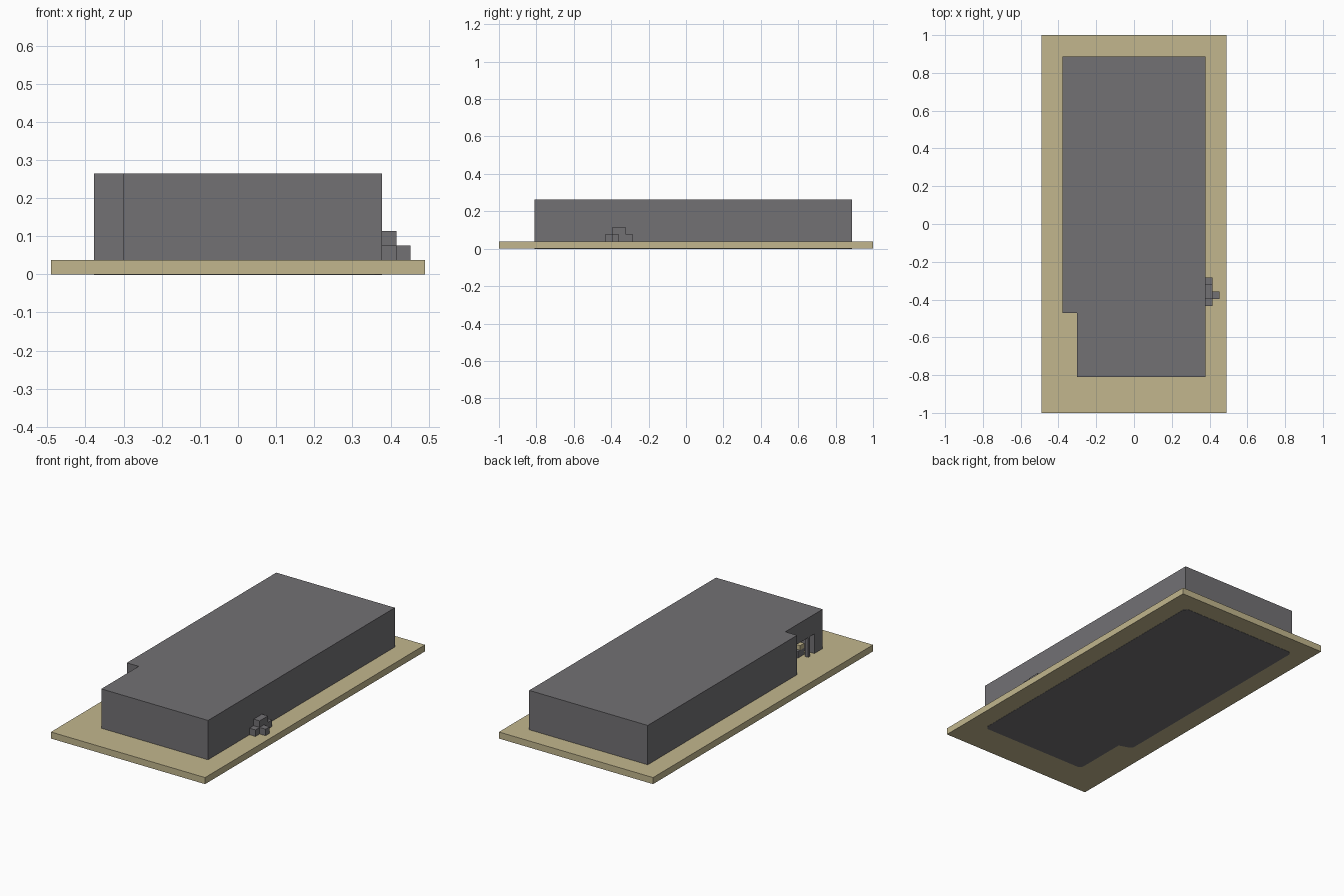
import bpy
import bmesh

V = 2 / 53  # one block

cube = bpy.data.objects.get("Cube")
if cube:
    bpy.data.objects.remove(cube, do_unlink=True)


def material(name, colour):
    m = bpy.data.materials.new(name)
    m.use_nodes = True
    m.diffuse_color = colour
    bsdf = next(n for n in m.node_tree.nodes if n.type == 'BSDF_PRINCIPLED')
    bsdf.inputs["Base Color"].default_value = colour
    return m


stone = material("grey stone", (0.17, 0.165, 0.175, 1))
sand = material("pale sand", (0.54, 0.47, 0.27, 1))


def prism(name, outline, z0, z1, mat):
    """Extrude an outline, given in blocks, from z0 to z1."""
    bm = bmesh.new()
    face = bm.faces.new([bm.verts.new((x * V, y * V, z0 * V)) for x, y in outline])
    out = bmesh.ops.extrude_face_region(bm, geom=[face])
    top = [g for g in out["geom"] if isinstance(g, bmesh.types.BMVert)]
    bmesh.ops.translate(bm, verts=top, vec=(0, 0, (z1 - z0) * V))
    bmesh.ops.recalc_face_normals(bm, faces=bm.faces)
    mesh = bpy.data.meshes.new(name)
    bm.to_mesh(mesh)
    bm.free()
    mesh.materials.append(mat)
    ob = bpy.data.objects.new(name, mesh)
    bpy.context.collection.objects.link(ob)
    return ob


def box(name, x, y, z, mat=stone):
    outline = [(x[0], y[0]), (x[1], y[0]), (x[1], y[1]), (x[0], y[1])]
    return prism(name, outline, z[0], z[1], mat)


def cut(target, cutter):
    mod = target.modifiers.new(cutter.name, 'BOOLEAN')
    mod.operation = 'DIFFERENCE'
    mod.solver = 'EXACT'
    mod.object = cutter
    cutter.hide_render = True
    cutter.hide_viewport = True
    cutter.display_type = 'WIRE'


# Ground slab
box("ground_slab", (-13, 13), (-26.5, 26.5), (0, 1), sand)

# Main block with one notched corner
plan = [(-8, -21.5), (10, -21.5), (10, 23.5), (-10, 23.5), (-10, -12.5), (-8, -12.5)]
building = prism("building", plan, 1, 7, stone)

# Doorway in the notch wall, with a small stand inside
cut(building, box("doorway_cutter", (-9, -4), (-19.5, -13.5), (0.9, 4)))
box("door_post", (-8, -7.5), (-18.5, -18), (1, 4))
box("stand", (-7, -6), (-18.5, -17), (1, 2))
box("stand_top", (-7, -6), (-18.5, -17.5), (2, 2.7), sand)

# Footing on the underside, corners cut
c = 0.5
footing_plan = [(-8 + c, -21.5), (10 - c, -21.5), (10, -21.5 + c), (10, 23.5 - c),
                (10 - c, 23.5), (-10 + c, 23.5), (-10, 23.5 - c), (-10, -12.5 + c),
                (-10 + c, -12.5), (-8, -12.5 - c), (-8, -21.5 + c)]
prism("footing", footing_plan, -0.03, 0.1, stone)

# Stepped blocks against the side wall
for i, (x, y, z) in enumerate([
        ((10, 11), (-11.5, -7.5), (1, 2)),
        ((10, 11), (-10.5, -8.5), (2, 3)),
        ((11, 12), (-10.5, -9.5), (1, 2))]):
    box(f"side_block_{i + 1}", x, y, z)
